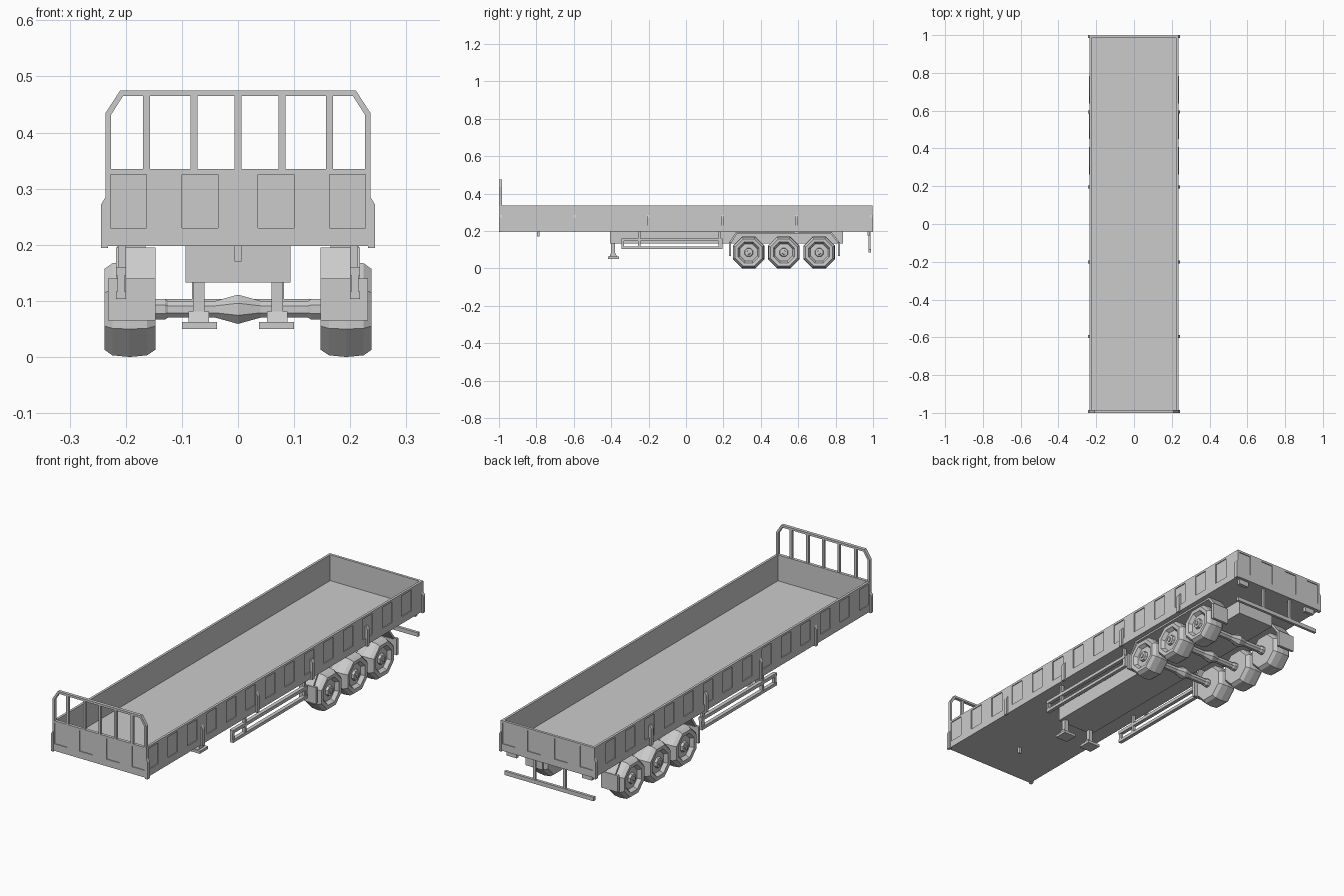
import bpy, bmesh, math

if "Cube" in bpy.data.objects:
    bpy.data.objects.remove(bpy.data.objects["Cube"])


def finish(name, bm):
    bmesh.ops.remove_doubles(bm, verts=bm.verts, dist=1e-5)
    bmesh.ops.recalc_face_normals(bm, faces=bm.faces)
    me = bpy.data.meshes.new(name)
    bm.to_mesh(me)
    bm.free()
    ob = bpy.data.objects.new(name, me)
    bpy.context.collection.objects.link(ob)
    return ob


def add_box(bm, x, y, z):
    vs = bmesh.ops.create_cube(bm, size=1)["verts"]
    for v in vs:
        for i, (a, b) in enumerate((x, y, z)):
            v.co[i] = (a + b) / 2 + v.co[i] * (b - a)


def box(name, x, y, z):
    bm = bmesh.new()
    add_box(bm, x, y, z)
    return finish(name, bm)


def prism(name, pts, axis, lo, hi):
    """Extrude a 2D outline along x (pts = y,z) or y (pts = x,z)."""
    bm = bmesh.new()
    place = (lambda p, t: (t, p[0], p[1])) if axis == "x" else (lambda p, t: (p[0], t, p[1]))
    f = bm.faces.new([bm.verts.new(place(p, lo)) for p in pts])
    ext = bmesh.ops.extrude_face_region(bm, geom=[f])["geom"]
    for v in ext:
        if isinstance(v, bmesh.types.BMVert):
            v.co[0 if axis == "x" else 1] += hi - lo
    return finish(name, bm)


def lathe_x(name, prof, y, z, side=1, n=8):
    """Spin (x, flat radius) profile around an axis parallel to x."""
    bm = bmesh.new()
    k = 1 / math.cos(math.pi / n)
    rings = []
    for x, r in prof:
        angs = [2 * math.pi * (i + 0.5) / n for i in range(n)]
        rings.append([bm.verts.new((side * x, y + r * k * math.cos(a), z + r * k * math.sin(a))) for a in angs])
    for a, b in zip(rings, rings[1:]):
        for i in range(n):
            j = (i + 1) % n
            bm.faces.new((a[i], a[j], b[j], b[i]))
    bm.faces.new(rings[0])
    bm.faces.new(rings[-1])
    return finish(name, bm)


W = 0.236          # half width of the body
FLOOR, TOP = 0.198, 0.335

# Open cargo body with recessed wall panels
body = box("cargo_body", (-W, W), (-0.998, 0.998), (FLOOR, TOP))
cut = bmesh.new()
add_box(cut, (-W + 0.011, W - 0.011), (-0.984, 0.986), (0.217, 0.5))
d = 0.004
pz = (0.230, 0.325)
for s in (-1, 1):
    for i in range(14):
        y = -0.947 + i * 0.1405
        add_box(cut, sorted((s * (W - d), s * (W + 0.05))), (y - 0.035, y + 0.035), pz)
    for x in (-0.195, -0.068, 0.068, 0.195):
        add_box(cut, (x - 0.032, x + 0.032), sorted((s * (0.998 - d), s * 1.05)), pz)
cutter = finish("body_cutter", cut)
cutter.hide_render = True
cutter.hide_set(True)
mod = body.modifiers.new("panels", "BOOLEAN")
mod.operation, mod.solver, mod.object = "DIFFERENCE", "EXACT", cutter

# Headboard rack
half_out = [(W, TOP), (W, 0.435), (0.21, 0.475)]
half_in = [(0.205, 0.465), (W - 0.01, 0.432), (W - 0.01, TOP)]
mir = lambda pts: [(-x, z) for x, z in reversed(pts)]
prism("headboard_frame", half_out + mir(half_out) + mir(half_in) + half_in, "y", -1.0, -0.985)
for x in (-0.163, -0.0785, 0, 0.0785, 0.163):
    box("headboard_bar", (x - 0.006, x + 0.006), (-0.998, -0.987), (TOP, 0.466))

# Tapered stake posts along both sides
for s in (-1, 1):
    for y in (-0.992, -0.596, -0.2, 0.196, 0.592, 0.992):
        prism("stake_post", [(s * W, 0.285), (s * 0.244, 0.272), (s * 0.244, 0.194), (s * (W - 0.004), 0.194),
                             (s * (W - 0.004), 0.285)], "y", y - 0.008, y + 0.008)

# Chassis and coupling pin
box("chassis_box", (-0.094, 0.094), (-0.406, 0.84), (0.133, FLOOR))
box("coupling_pin", (-0.006, 0.006), (-0.796, -0.784), (0.17, FLOOR))

wheel_profile = [(0.147, 0.03), (0.147, 0.072), (0.162, 0.082), (0.193, 0.085), (0.224, 0.082), (0.238, 0.072),
                 (0.236, 0.056), (0.220, 0.046), (0.222, 0.023), (0.233, 0.020), (0.234, 0.010), (0.238, 0.009)]
axle_profile = [(-0.15, 0.018), (-0.13, 0.018), (-0.125, 0.015), (-0.04, 0.015), (0, 0.026),
                (0.04, 0.015), (0.125, 0.015), (0.13, 0.018), (0.15, 0.018)]

# Three axles with octagonal wheels
for y in (0.335, 0.523, 0.712):
    lathe_x("axle", axle_profile, y, 0.085)
    for s in (-1, 1):
        lathe_x("wheel", wheel_profile, y, 0.085, s)

for s in (-1, 1):
    def sx(a, b):
        return tuple(sorted((s * a, s * b)))

    # Mudguard arch and its end flaps
    arch = [(0.229, 0.135), (0.268, 0.195), (0.778, 0.195), (0.824, 0.135),
            (0.812, 0.135), (0.772, 0.187), (0.275, 0.187), (0.241, 0.135)]
    prism("mudguard", arch, "x", *sx(0.147, 0.217))
    for y in (0.235, 0.818):
        box("mud_flap", sx(0.147, 0.232), (y - 0.006, y + 0.006), (0.065, 0.14))

    # Side guard rails, ends and hangers
    for z in ((0.145, 0.16), (0.103, 0.117)):
        box("side_guard_rail", sx(0.2, 0.217), (-0.345, 0.195), z)
    for y in (-0.345, 0.182):
        box("side_guard_end", sx(0.202, 0.215), (y, y + 0.013), (0.11, 0.15))
    for y in (-0.25, 0.18):
        box("side_guard_hanger", sx(0.2, 0.214), (y - 0.006, y + 0.006), (0.11, FLOOR))

    # Landing leg
    box("landing_leg", sx(0.06, 0.08), (-0.4, -0.38), (0.08, 0.14))
    prism("landing_foot_bracket", [(-0.41, 0.06), (-0.368, 0.06), (-0.378, 0.081), (-0.402, 0.081)],
          "x", *sx(0.052, 0.088))
    box("landing_foot", sx(0.037, 0.1), (-0.418, -0.358), (0.05, 0.062))

    # Rear bumper post and tail lamp
    box("bumper_post", sx(0.07, 0.082), (0.976, 0.986), (0.09, FLOOR))
    box("tail_lamp", sx(0.165, 0.215), (0.97, 0.985), (0.175, FLOOR))

# Rear underrun bumper
box("rear_bumper", (-0.225, 0.225), (0.975, 0.988), (0.085, 0.103))
